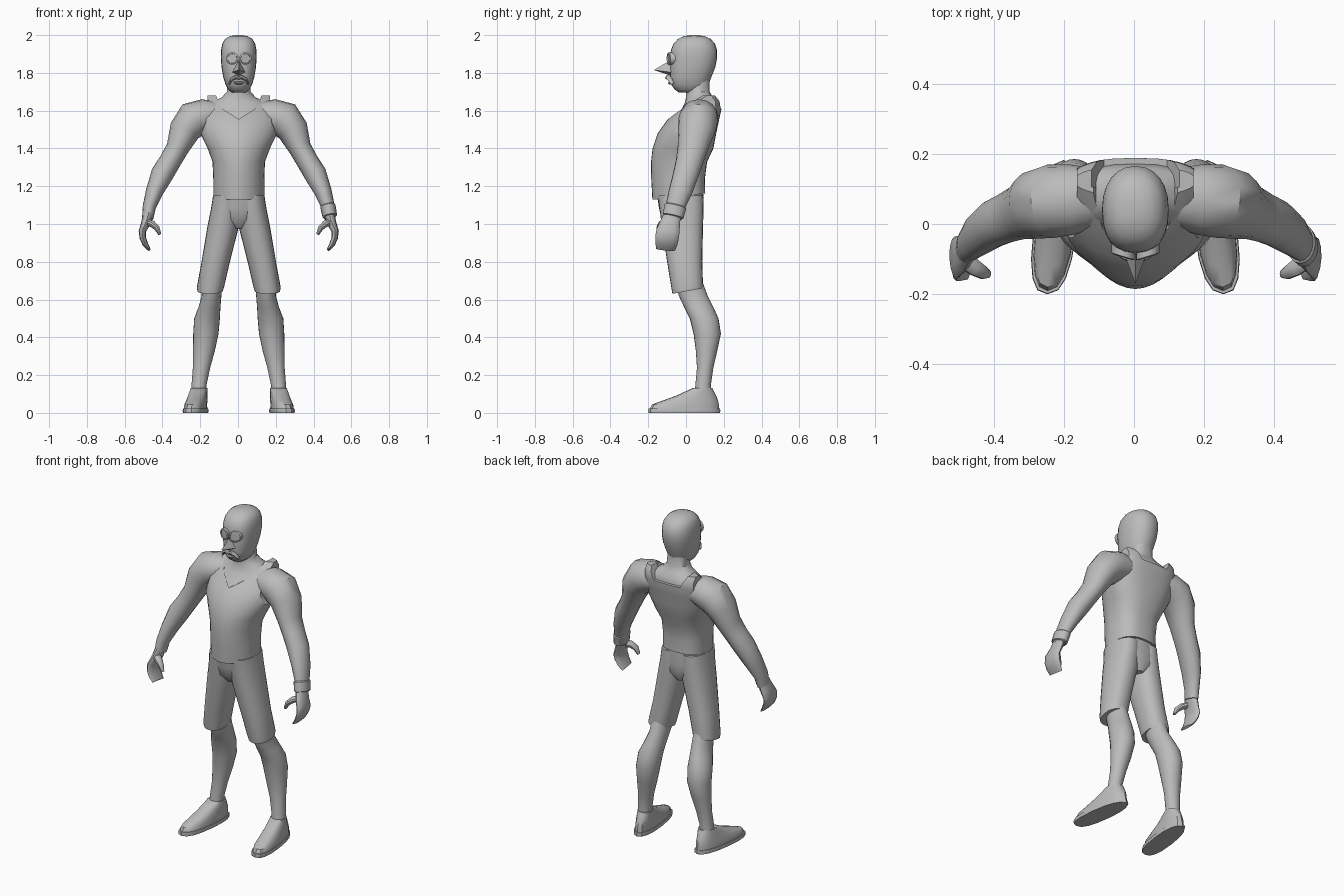
import bpy, bmesh, math
from mathutils import Vector

CX = 0.004  # body centre line
grey = bpy.data.materials.new("plain_grey")
grey.diffuse_color = (0.5, 0.5, 0.5, 1)


def finish(name, bm, angle=40):
    bmesh.ops.recalc_face_normals(bm, faces=bm.faces)
    me = bpy.data.meshes.new(name)
    bm.to_mesh(me)
    bm.free()
    me.materials.append(grey)
    ob = bpy.data.objects.new(name, me)
    bpy.context.collection.objects.link(ob)
    ob.location.x = CX
    smooth(ob, angle)
    return ob


def smooth(ob, angle=40):
    bpy.ops.object.select_all(action='DESELECT')
    ob.select_set(True)
    bpy.context.view_layer.objects.active = ob
    bpy.ops.object.shade_smooth_by_angle(angle=math.radians(angle))


def skin_rings(name, rings, angle=40):
    """Join rings of points into a closed, capped surface."""
    bm = bmesh.new()
    vs = [[bm.verts.new(p) for p in r] for r in rings]
    n = len(vs[0])
    for a, b in zip(vs, vs[1:]):
        for i in range(n):
            j = (i + 1) % n
            bm.faces.new((a[i], a[j], b[j], b[i]))
    bm.faces.new(vs[0])
    bm.faces.new(vs[-1])
    return finish(name, bm, angle)


def power(v, n):
    return math.copysign(abs(v) ** (2 / n), v)


def loft(name, rows, nf=2.0, nb=2.0, n=24, side=1, shear=0, angle=40):
    """Rows of level rings: x, z, half width, front y, back y, optional tilt."""
    rings = []
    for x, z, w, yf, yb, *tilt in rows:
        ring, m, d = [], (yf + yb) / 2, (yb - yf) / 2
        for i in range(n):
            a = 2 * math.pi * i / n
            e = nf if math.sin(a) < 0 else nb
            y = m + d * power(math.sin(a), e)
            px = x + w * power(math.cos(a), e) + shear * (0.09 - y)
            ring.append((side * px, y, z + (tilt[0] * (y - m) if tilt else 0)))
        rings.append(ring)
    return skin_rings(name, rings, angle)


def tube(name, rows, n=16, side=1):
    """Rows along a path: x, y, z, radius across, radius along y."""
    pts = [Vector(r[:3]) for r in rows]
    rings = []
    for i, r in enumerate(rows):
        t = pts[min(i + 1, len(pts) - 1)] - pts[max(i - 1, 0)]
        s = t.cross(Vector((0, 1, 0))).normalized()
        u = s.cross(t).normalized()
        ring = []
        for k in range(n):
            a = 2 * math.pi * k / n
            p = pts[i] + s * r[3] * math.cos(a) + u * r[4] * math.sin(a)
            ring.append((side * p.x, p.y, p.z))
        rings.append(ring)
    return skin_rings(name, rings)


def cut(ob, poly, y0, y1):
    """Cut a prism, drawn in the front view, out of an object."""
    c = skin_rings("cutter", [[(x, y, z) for x, z in poly] for y in (y0, y1)])
    c.hide_render = True
    bpy.context.view_layer.update()
    mod = ob.modifiers.new("cut", 'BOOLEAN')
    mod.operation, mod.solver, mod.object = 'DIFFERENCE', 'EXACT', c
    bpy.context.view_layer.objects.active = ob
    bpy.ops.object.modifier_apply(modifier=mod.name)
    bpy.data.objects.remove(c)


# Head
loft("head", [(0, 1.695, .035, -.035, .09), (0, 1.712, .056, -.06, .105),
              (0, 1.74, .071, -.08, .12), (0, 1.78, .083, -.085, .135),
              (0, 1.83, .091, -.084, .155), (0, 1.88, .095, -.084, .165),
              (0, 1.92, .094, -.08, .165), (0, 1.955, .087, -.066, .153),
              (0, 1.98, .072, -.042, .13), (0, 1.994, .048, -.012, .10),
              (0, 2.0, .02, .02, .065)], 2.4, 2.2)

# Neck and upper body skin
loft("chest_and_neck", [(0, 1.30, .12, -.165, .09), (0, 1.40, .15, -.165, .13),
                        (0, 1.48, .185, -.137, .147), (0, 1.55, .19, -.088, .162),
                        (0, 1.61, .185, -.022, .172), (0, 1.645, .145, -.005, .16),
                        (0, 1.67, .09, .0, .143), (0, 1.70, .063, .0, .125),
                        (0, 1.77, .06, .0, .125)], 1.9, 2.5)

# Sleeveless shirt with neck and arm openings
shirt = loft("tank_top", [(0, 1.145, .135, -.178, .102, .12),
                          (0, 1.24, .135, -.184, .10), (0, 1.33, .139, -.185, .112),
                          (0, 1.40, .165, -.177, .145), (0, 1.48, .204, -.15, .16),
                          (0, 1.55, .21, -.10, .175), (0, 1.61, .205, -.032, .188),
                          (0, 1.65, .19, .02, .185), (0, 1.68, .172, .075, .162)],
             1.85, 2.7, 32)


def both(half):
    return half + [(-x, z) for x, z in reversed(half) if x]


cut(shirt, both([(0, 1.555), (.095, 1.615), (.12, 1.68), (.12, 1.8)]), -.5, .115)
cut(shirt, both([(.09, 1.612), (.125, 1.68), (.125, 1.8)]), .105, .5)
for s in (1, -1):
    cut(shirt, [(s * x, z) for x, z in [(.168, 1.8), (.165, 1.62), (.174, 1.54),
                                        (.2, 1.475), (.3, 1.45), (.3, 1.8)]], -.5, .5)
smooth(shirt, 35)

# Shorts seat
loft("shorts_seat", [(0, .975, .03, -.09, .07), (0, 1.02, .11, -.128, .09),
                     (0, 1.08, .145, -.142, .093), (0, 1.16, .13, -.155, .092)], 2.2, 2.5)

for s, tag in ((1, "left"), (-1, "right")):
    # Shorts leg
    loft(tag + "_shorts_leg", [(.152, .645, .067, -.072, .09, .18),
                               (.15, .665, .072, -.076, .09, .15),
                               (.122, .80, .075, -.10, .086),
                               (.084, .98, .083, -.127, .09),
                               (.070, 1.08, .077, -.14, .093),
                               (.066, 1.15, .07, -.15, .093)], 2.2, 2.3, side=s)
    # Bare lower leg
    loft(tag + "_lower_leg", [(.212, .10, .04, .045, .135), (.21, .15, .04, .05, .132),
                              (.197, .24, .046, .058, .145), (.184, .33, .058, .052, .166),
                              (.174, .42, .067, .04, .185), (.168, .50, .068, .02, .172),
                              (.155, .56, .058, -.01, .145), (.144, .62, .052, -.038, .115),
                              (.142, .70, .055, -.06, .085)], side=s)
    # Shoe sole and upper
    loft(tag + "_shoe_sole", [(.216, 0, .06, -.198, .18), (.216, .012, .062, -.2, .182),
                              (.216, .022, .06, -.198, .18)], 2.6, 2.3, 16, s, .12)
    loft(tag + "_shoe", [(.216, .018, .056, -.192, .175), (.216, .045, .055, -.18, .174),
                         (.214, .065, .052, -.125, .17), (.213, .09, .049, -.055, .16),
                         (.211, .115, .046, .0, .148), (.21, .132, .044, .035, .139)],
         2.4, 2.2, 16, s, .12)
    # Arm
    tube(tag + "_arm", [(.12, .075, 1.575, .075, .085), (.18, .07, 1.572, .09, .1),
                        (.24, .065, 1.553, .099, .105), (.287, .055, 1.495, .083, .098),
                        (.325, .035, 1.40, .06, .08), (.365, .018, 1.33, .058, .072),
                        (.405, .0, 1.265, .06, .068), (.447, -.03, 1.17, .046, .062),
                        (.474, -.058, 1.09, .035, .05), (.482, -.07, 1.03, .03, .046)], side=s)
    # Cupped hand and thumb
    tube(tag + "_hand", [(.477, -.068, 1.06, .028, .042), (.494, -.085, 1.0, .024, .054),
                         (.511, -.096, .96, .019, .062), (.508, -.101, .925, .017, .062),
                         (.494, -.104, .892, .015, .058), (.474, -.108, .864, .008, .05)],
         12, s)
    tube(tag + "_thumb", [(.49, -.10, 1.01, .02, .026), (.457, -.125, 1.0, .018, .024),
                          (.433, -.138, .978, .015, .02), (.418, -.142, .945, .008, .012)],
         10, s)
    # Round eyepiece: rim and recessed lens
    rim = []
    for y, r in ((-.05, .033), (-.092, .033), (-.095, .026), (-.089, .025)):
        rim.append([(s * (.035 + r * math.cos(a)), y + .3 * (r * math.cos(a)),
                     1.876 + r * math.sin(a))
                    for a in [2 * math.pi * k / 20 for k in range(20)]])
    skin_rings(tag + "_eyepiece", rim, 30)

# Wristband on one side only
tube("wristband", [(.471, -.055, 1.098, .036, .053), (.472, -.056, 1.094, .041, .058),
                   (.482, -.068, 1.042, .039, .056), (.483, -.069, 1.038, .034, .051)])

# Pointed nose
bm = bmesh.new()
tip, top, lo, ri, le, back = [bm.verts.new(p) for p in (
    (0, -.17, 1.815), (0, -.082, 1.868), (0, -.08, 1.785),
    (.036, -.074, 1.803), (-.036, -.074, 1.803), (0, -.04, 1.82))]
loop = [top, ri, lo, le]
for a, b in zip(loop, loop[1:] + loop[:1]):
    bm.faces.new((tip, a, b))
    bm.faces.new((back, b, a))
finish("nose", bm, 20)

# Moustache and lower lip
tube("moustache", [(-.05, -.07, 1.742, .004, .01), (-.038, -.085, 1.766, .009, .013),
                   (-.015, -.096, 1.778, .011, .013), (0, -.098, 1.774, .009, .012),
                   (.015, -.096, 1.778, .011, .013), (.038, -.085, 1.766, .009, .013),
                   (.05, -.07, 1.742, .004, .01)], 8)
tube("lower_lip", [(-.026, -.076, 1.75, .003, .006), (-.012, -.084, 1.746, .008, .012),
                   (.012, -.084, 1.746, .008, .012), (.026, -.076, 1.75, .003, .006)], 8)
